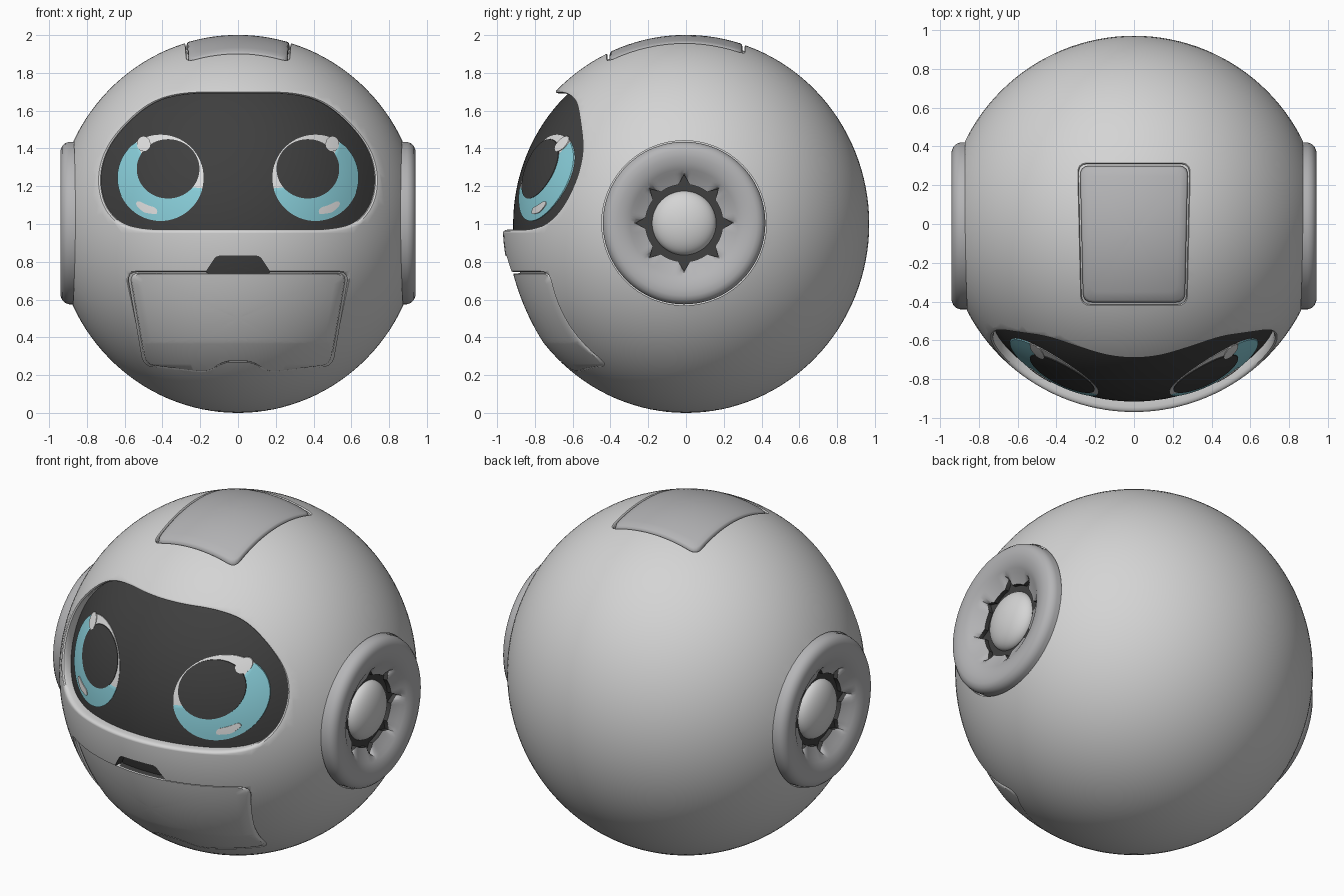
import bpy, bmesh, math
from mathutils import Vector

if "Cube" in bpy.data.objects:
    bpy.data.objects.remove(bpy.data.objects["Cube"])

RAD = (0.97, 0.97, 1.0)          # body ellipsoid radii, centre at z = 1


def material(name, r, g, b):
    m = bpy.data.materials.new(name)
    m.diffuse_color = (r, g, b, 1)
    m.use_nodes = True
    m.node_tree.nodes["Principled BSDF"].inputs["Base Color"].default_value = m.diffuse_color
    return m


MATS = [material("shell light grey", .66, .66, .66), material("panel grey", .46, .46, .47),
        material("dark glass", .05, .05, .05), material("eye cyan", .25, .62, .70),
        material("eye white", .75, .75, .75)]
SHELL, PANEL, DARK, CYAN, WHITE = range(5)


def finish(name, bm):
    bmesh.ops.recalc_face_normals(bm, faces=bm.faces[:])
    me = bpy.data.meshes.new(name)
    bm.to_mesh(me)
    bm.free()
    for m in MATS:
        me.materials.append(m)
    ob = bpy.data.objects.new(name, me)
    bpy.context.collection.objects.link(ob)
    return ob


def rounded(pts, r, n):
    """Closed polygon with rounded corners, resampled evenly to n points."""
    pts = [Vector(p) for p in pts]
    path = []
    for i, p in enumerate(pts):
        a, b = pts[i - 1], pts[(i + 1) % len(pts)]
        p0 = p + (a - p).normalized() * min(r, (a - p).length * .49)
        p1 = p + (b - p).normalized() * min(r, (b - p).length * .49)
        for k in range(9):
            t = k / 8
            path.append(p0 * (1 - t) ** 2 + p * 2 * t * (1 - t) + p1 * t * t)
    path.append(path[0])
    total = sum((path[i + 1] - path[i]).length for i in range(len(path) - 1))
    out, walked, i = [], 0, 0
    for k in range(n):
        d = total * k / n
        while walked + (path[i + 1] - path[i]).length < d:
            walked += (path[i + 1] - path[i]).length
            i += 1
        seg = path[i + 1] - path[i]
        out.append(path[i] + seg * ((d - walked) / max(seg.length, 1e-9)))
    return out


def ellipse(cx, cz, rx, rz, tilt=0, a0=0, a1=360, n=64):
    c, s = math.cos(math.radians(tilt)), math.sin(math.radians(tilt))
    out = []
    for k in range(n):
        a = math.radians(a0 + (a1 - a0) * k / (n if a1 - a0 == 360 else n - 1))
        x, z = rx * math.cos(a), rz * math.sin(a)
        out.append(Vector((cx + x * c - z * s, cz + x * s + z * c)))
    return out


def on_body(u, v, h, top):
    """Point on the body ellipsoid grown by h, seen from the front or the top."""
    rx, ry, rz = (r + h for r in RAD)
    if top:
        return (u, v, 1 + rz * math.sqrt(max(0, 1 - (u / rx) ** 2 - (v / ry) ** 2)))
    return (u, -ry * math.sqrt(max(0, 1 - (u / rx) ** 2 - ((v - 1) / rz) ** 2)), v)


def stack(name, outline, centre, rings, top=False, bump=lambda v: 0, flip=1):
    """Closed solid of scaled outlines wrapped on the body; ring = (scale, height, material)."""
    bm = bmesh.new()
    c = Vector(centre)
    loops = []
    for s, h, _ in rings:
        qs = [c + (p - c) * s for p in outline]
        loops.append([bm.verts.new(on_body(q.x * flip, q.y, h + bump(q.y), top)) for q in qs])
    n = len(outline)
    for lo, hi, ring in zip(loops, loops[1:], rings[1:]):
        for i in range(n):
            f = bm.faces.new((lo[i], lo[(i + 1) % n], hi[(i + 1) % n], hi[i]))
            f.material_index = ring[2]
    for loop, ring in ((loops[0], rings[0]), (loops[-1], rings[-1])):
        mid = bm.verts.new(on_body(c.x * flip, c.y, ring[1] + bump(c.y), top))
        for i in range(n):
            bm.faces.new((loop[i], loop[(i + 1) % n], mid)).material_index = ring[2]
    return finish(name, bm)


def floor(h, mat, last=1.0, n=12):
    return [(last * k / n, h, mat) for k in range(1, n + 1)]


def cap(s, h=.1):
    return [(s, h, SHELL), (s * .6, h, SHELL), (s * .25, h, SHELL)]


def lathe(name, profile, side, n=128, spikes=False):
    """Revolve (radius, x, material) about the ear axis; spikes notch the inner rings."""
    bm = bmesh.new()
    loops = []
    for r, x, _ in profile:
        loop = []
        for k in range(n):
            a = 2 * math.pi * k / n
            rr = r
            if spikes and r < .23:
                da = abs((a + math.pi / 8) % (math.pi / 4) - math.pi / 8)
                rr += (.255 - r) * max(0, 1 - da / .14)
            loop.append(bm.verts.new((side * x, -.01 + rr * math.cos(a), 1.005 + rr * math.sin(a))))
        loops.append(loop)
    for lo, hi, p in zip(loops, loops[1:], profile[1:]):
        for i in range(n):
            bm.faces.new((lo[i], lo[(i + 1) % n], hi[(i + 1) % n], hi[i])).material_index = p[2]
    if not spikes:
        bm.faces.new(loops[0]).material_index = profile[0][2]
        bm.faces.new(loops[-1]).material_index = profile[-1][2]
    return finish(name, bm)


# Body ball
bm = bmesh.new()
bmesh.ops.create_uvsphere(bm, u_segments=128, v_segments=64, radius=1)
for v in bm.verts:
    v.co = (v.co.x * RAD[0], v.co.y * RAD[1], v.co.z * RAD[2] + 1)
body = finish("body_shell", bm)

# Cutters: visor recess with rounded rim
half = [(.28, 1.69), (.44, 1.65), (.58, 1.54), (.69, 1.40), (.73, 1.25), (.705, 1.10),
        (.62, 1.0), (.48, .97)]
visor = rounded(half + [(-x, z) for x, z in reversed(half)], .09, 160)
cutters = [stack("visor_cutter", visor, (0, 1.32), floor(-.055, DARK, n=14) +
                 [(1.0, -.025, SHELL), (1.008, -.012, SHELL), (1.022, -.004, SHELL),
                  (1.045, 0.0005, SHELL), (1.065, .004, SHELL)] + cap(1.065))]

# Chin panel, its seam fading out downwards
chin = rounded([(-.585, .745), (.585, .745), (.5, .25), (.16, .21), (.08, .27),
                (-.08, .27), (-.16, .21), (-.5, .25)], .05, 160)
cutters.append(stack("chin_cutter", chin, (0, .5), floor(-.02, SHELL, .96) +
                     [(.972, -.026, SHELL), (.98, -.042, SHELL), (1.0, -.042, SHELL),
                      (1.0, -.012, SHELL), (1.01, -.004, SHELL), (1.03, .003, SHELL)] + cap(1.03),
                     bump=lambda v: .036 * max(0, (.745 - v) / .5) ** 2))

# Mouth slot
mouth = rounded([(-.175, .738), (.175, .738), (.115, .83), (-.115, .83)], .02, 64)
cutters.append(stack("mouth_cutter", mouth, (0, .78), floor(-.065, DARK, n=4) +
                     [(1.0, .1, DARK), (.4, .1, DARK)]))

# Top hatch recess
hatch = rounded([(-.27, -.415), (.27, -.415), (.287, .31), (-.287, .31)], .05, 128)
cutters.append(stack("hatch_cutter", hatch, (0, -.05), floor(-.03, SHELL, n=8) +
                     [(1.0, -.008, SHELL), (1.012, -.001, SHELL), (1.03, .004, SHELL)] + cap(1.03),
                     top=True))

# Flat ear seats
for side in (1, -1):
    cutters.append(lathe("ear_cutter", [(.436, .845, SHELL), (.436, 1.2, SHELL)], side))

for c in cutters:
    c.hide_render = True
    mod = body.modifiers.new("cut", 'BOOLEAN')
    mod.operation, mod.solver, mod.object = 'DIFFERENCE', 'EXACT', c
    bpy.context.view_layer.objects.active = body
    bpy.ops.object.modifier_apply(modifier=mod.name)
    bpy.data.objects.remove(c)

# Top hatch plate
stack("top_hatch", hatch, (0, -.05), floor(.001, PANEL, .94, 8) +
      [(.96, -.003, PANEL), (.97, -.012, PANEL), (.97, -.032, PANEL), (.3, -.032, PANEL)], top=True)

for side, tag in ((1, "right"), (-1, "left")):
    # Ear ring with notched opening, dark backing and round knob
    lathe(tag + "_ear_ring", [(.43, .845, PANEL), (.43, .895, PANEL), (.423, .915, PANEL),
          (.408, .931, PANEL), (.385, .94, PANEL), (.35, .94, PANEL), (.315, .933, PANEL),
          (.285, .92, PANEL), (.262, .904, PANEL), (.205, .878, PANEL), (.205, .848, DARK)],
          side, spikes=True)
    lathe(tag + "_ear_backing", [(.29, .846, DARK), (.29, .853, DARK)], side)
    lathe(tag + "_ear_knob", [(.17 * math.cos(t * math.pi / 26), .85 + .08 * math.sin(t * math.pi / 26),
          SHELL) for t in range(13)], side, n=48)

    # Eye layers: white base, cyan crescent, dark pupil, highlights
    layers = (("eye_base", ellipse(.41, 1.245, .228, .228), (.41, 1.245), WHITE),
              ("eye_iris", ellipse(.41, 1.245, .229, .229, a0=-165, a1=55), (.45, 1.2), CYAN),
              ("eye_pupil", ellipse(.37, 1.292, .166, .157), (.37, 1.292), DARK),
              ("eye_highlight", ellipse(.50, 1.425, .036, .04), (.50, 1.425), WHITE),
              ("eye_glint", rounded([(.425, 1.05), (.50, 1.06), (.545, 1.105), (.53, 1.125),
                                     (.48, 1.1), (.43, 1.085)], .02, 40), (.485, 1.08), WHITE))
    for i, (name, line, mid, mat) in enumerate(layers):
        h = -.0525 + .0025 * min(i, 3)
        stack(tag + "_" + name, line, mid, floor(h, mat, n=7) +
              [(1.0, h - .004, mat), (.5, h - .004, mat)], flip=side)

# Smooth shading with crisp seams
for ob in bpy.data.objects:
    ob.select_set(ob.type == 'MESH')
bpy.context.view_layer.objects.active = body
bpy.ops.object.shade_smooth_by_angle(angle=math.radians(35))
